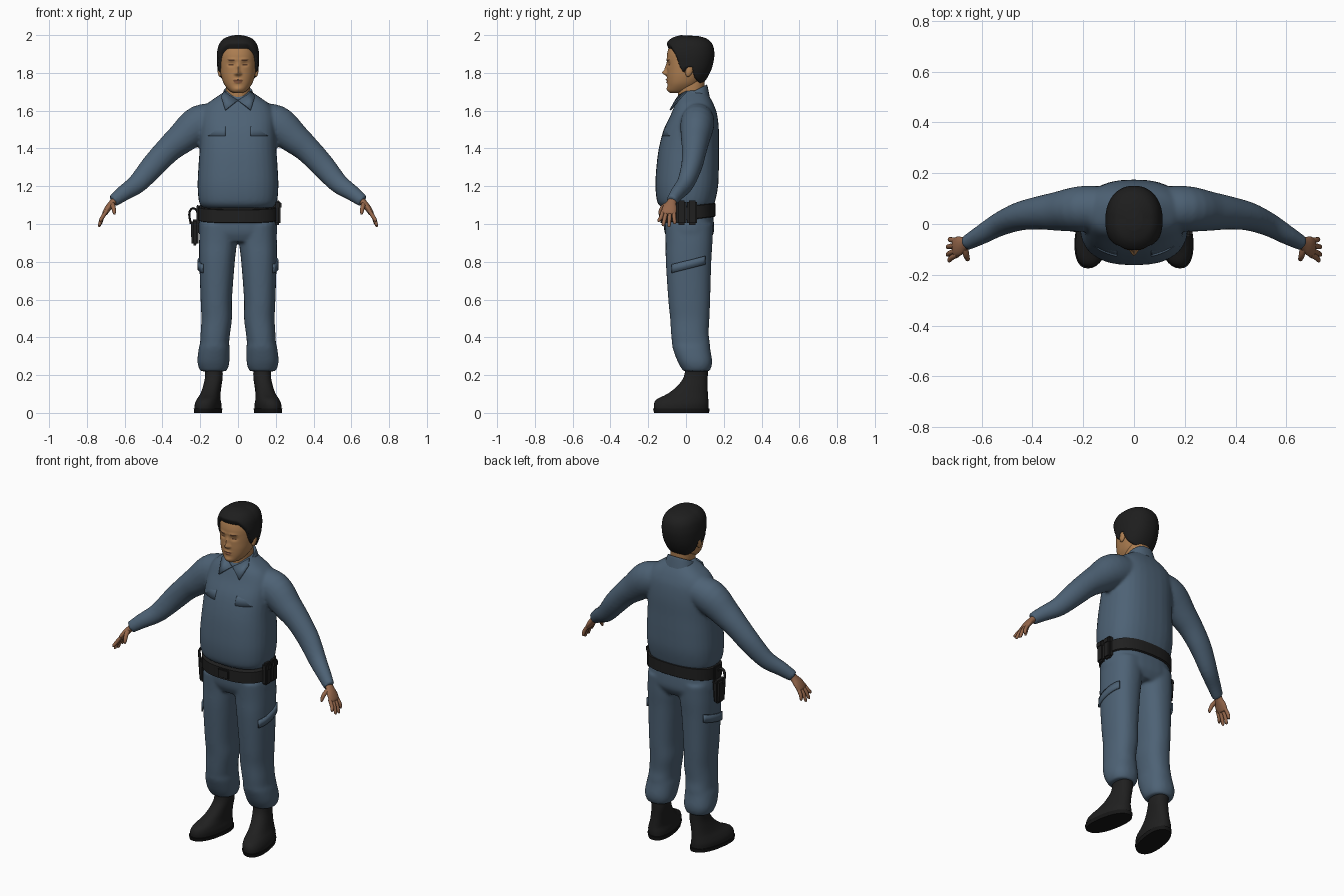
import bpy, bmesh, math
from mathutils import Vector

if "Cube" in bpy.data.objects:
    bpy.data.objects.remove(bpy.data.objects["Cube"])


def mat(name, r, g, b):
    m = bpy.data.materials.new(name)
    m.diffuse_color = (r, g, b, 1)
    m.use_nodes = True
    m.node_tree.nodes["Principled BSDF"].inputs["Base Color"].default_value = m.diffuse_color
    return m


CLOTH = mat("blue_cloth", .075, .122, .178)
BLACK = mat("black_leather", .014, .014, .014)
SOLE = mat("black_rubber", .008, .008, .008)
HAIR = mat("black_hair", .013, .013, .013)
FACE = mat("face_skin", .43, .215, .085)
HAND = mat("hand_skin", .30, .135, .07)
DARK = mat("dark_brown", .10, .045, .022)
LIP = mat("lip", .30, .12, .06)


def spline(pts, n):
    """Smooth interpolation through tuples of numbers."""
    out, last = [], len(pts) - 1
    for i in range(last):
        p = [pts[max(0, min(last, i + k))] for k in (-1, 0, 1, 2)]
        for s in range(n):
            t = s / n
            out.append(tuple(b + .5 * t * (c - a + t * (2*a - 5*b + 4*c - d + t * (3*(b - c) + d - a)))
                             for a, b, c, d in zip(*p)))
    return out + [tuple(pts[-1])]


def oval(st, a, power=2.3):
    """Point at angle a on a level section (cx, z, half width, front y, back y)."""
    cx, z, w, yf, yb = st
    f = lambda v: math.copysign(abs(v) ** (2 / power), v)
    return Vector((cx + w * f(math.cos(a)), (yf + yb) / 2 + (yb - yf) / 2 * f(math.sin(a)), z))


def skin(bm, rings):
    rows = [[bm.verts.new(p) for p in r] for r in rings]
    n = len(rows[0])
    for a, b in zip(rows, rows[1:]):
        for i in range(n):
            bm.faces.new((a[i], a[(i + 1) % n], b[(i + 1) % n], b[i]))
    bm.faces.new(rows[0][::-1])
    bm.faces.new(rows[-1])


def loft(bm, stations, seg=32, sub=4, power=2.3, warp=lambda p: p):
    skin(bm, [[warp(oval(s, 2 * math.pi * i / seg, power)) for i in range(seg)]
              for s in spline(stations, sub)])


def tube(bm, stations, seg=20, sub=4):
    """Stations are (x, y, z, radius along y, radius across)."""
    pts = spline(stations, sub)
    rings = []
    for i, s in enumerate(pts):
        t = Vector(pts[min(i + 1, len(pts) - 1)][:3]) - Vector(pts[max(i - 1, 0)][:3])
        t.normalize()
        u = Vector((0, 1, 0))
        u = (u - t * u.dot(t)).normalized()
        v = t.cross(u)
        rings.append([Vector(s[:3]) + u * s[3] * math.cos(a) + v * s[4] * math.sin(a)
                      for a in (2 * math.pi * k / seg for k in range(seg))])
    skin(bm, rings)


def finish(name, bm, *mats, voxel=0, angle=.8):
    bmesh.ops.recalc_face_normals(bm, faces=bm.faces)
    me = bpy.data.meshes.new(name)
    bm.to_mesh(me)
    bm.free()
    ob = bpy.data.objects.new(name, me)
    bpy.context.collection.objects.link(ob)
    for m in mats:
        me.materials.append(m)
    if voxel:  # melt overlapping volumes into one cloth surface
        r = ob.modifiers.new("melt", 'REMESH')
        r.mode, r.voxel_size = 'VOXEL', voxel
        s = ob.modifiers.new("soften", 'SMOOTH')
        s.factor, s.iterations = .5, 6
        new = bpy.data.meshes.new_from_object(ob.evaluated_get(bpy.context.evaluated_depsgraph_get()))
        ob.modifiers.clear()
        ob.data = me = new
    me.shade_smooth()
    me.set_sharp_from_angle(angle=angle)
    return ob


def mirrored(pts, s):
    return [(p[0] * s,) + tuple(p[1:]) for p in pts]


def box(name, loc, size, m, taper=1, rot=0):
    bm = bmesh.new()
    bmesh.ops.create_cube(bm, size=1)
    for v in bm.verts:
        k = taper if v.co.z < 0 else 1
        v.co = Vector((v.co.x * size[0] * k, v.co.y * size[1] * k, v.co.z * size[2]))
    bmesh.ops.bevel(bm, geom=bm.edges[:], offset=min(size) * .25, segments=2, affect='EDGES')
    ob = finish(name, bm, m)
    ob.location, ob.rotation_euler.x = loc, rot


def patch(name, sections, a0, a1, tilt=0, thick=.007):
    """Thin cloth flap that follows the section curves between two angles."""
    bm = bmesh.new()
    rows = []
    for s in sections:
        row = [oval(s, a0 + (a1 - a0) * i / 12) for i in range(13)]
        rows.append([bm.verts.new(p + Vector((0, 0, tilt * p.y))) for p in row])
    for a, b in zip(rows, rows[1:]):
        for i in range(12):
            bm.faces.new((a[i], a[i + 1], b[i + 1], b[i]))
    ob = finish(name, bm, CLOTH)
    so = ob.modifiers.new("thickness", 'SOLIDIFY')
    so.thickness, so.offset = thick, 0


# Shirt: trunk and both sleeves melted together
bm = bmesh.new()
loft(bm, [(0, 1.085, .185, -.125, .14), (0, 1.115, .206, -.152, .153), (0, 1.2, .214, -.162, .17),
          (0, 1.3, .21, -.157, .174), (0, 1.4, .203, -.144, .174), (0, 1.5, .2, -.118, .174),
          (0, 1.58, .195, -.08, .165), (0, 1.63, .17, -.06, .148), (0, 1.665, .125, -.045, .13),
          (0, 1.695, .08, -.03, .11), (0, 1.71, .06, -.02, .1)], power=2.5)
for s in (1, -1):
    tube(bm, mirrored([(.08, .065, 1.56, .08, .08), (.2, .06, 1.53, .09, .1), (.3, .05, 1.452, .077, .082),
                       (.37, .044, 1.392, .066, .07), (.45, .03, 1.307, .056, .064), (.53, -.002, 1.217, .046, .053),
                       (.6, -.042, 1.167, .038, .043), (.65, -.07, 1.13, .031, .035),
                       (.662, -.076, 1.121, .03, .033)], s), 28)
finish("shirt", bm, CLOTH, voxel=.009)

# Collar band, leaning forward, with two pointed flaps
bm = bmesh.new()
loft(bm, [(0, 1.63, .1, -.06, .125), (0, 1.68, .083, -.05, .116), (0, 1.7, .075, -.044, .11),
          (0, 1.692, .066, -.034, .1), (0, 1.66, .06, -.03, .09)], sub=3,
     warp=lambda p: p + Vector((0, 0, .5 * (p.y - .035))))
finish("collar", bm, CLOTH)
for s in (1, -1):
    bm = bmesh.new()
    v = [bm.verts.new((x * s, y, z)) for x, y, z in
         [(.002, -.058, 1.657), (.068, -.087, 1.605), (.09, -.03, 1.675), (.074, .0, 1.705), (.045, -.04, 1.682)]]
    bm.faces.new(v)
    ob = finish("collar_flap", bm, CLOTH)
    so = ob.modifiers.new("thickness", 'SOLIDIFY')
    so.thickness = .008
    # Chest flaps
    a = (-1.28, -.72) if s > 0 else (-math.pi + .72, -math.pi + 1.28)
    patch("chest_flap", [(0, 1.465, .2, -.13, .174), (0, 1.5, .197, -.118, .174), (0, 1.53, .19, -.1, .17)], *a)

# Trousers: seat and both legs melted together
bm = bmesh.new()
loft(bm, [(0, 1.08, .195, -.12, .14), (0, 1., .207, -.118, .148), (0, .95, .206, -.112, .146),
          (0, .905, .19, -.09, .12)], power=2.5)
LEG = [(.103, 1., .1, -.112, .142), (.106, .9, .1, -.108, .14), (.111, .8, .094, -.107, .134),
       (.115, .6, .083, -.094, .128), (.113, .5, .081, -.084, .124), (.12, .42, .078, -.079, .12),
       (.124, .37, .077, -.074, .126), (.126, .34, .082, -.07, .128), (.13, .28, .085, -.048, .138),
       (.13, .245, .08, -.03, .135), (.13, .22, .068, -.014, .124)]
for s in (1, -1):
    loft(bm, mirrored(LEG, s))
finish("trousers", bm, CLOTH, voxel=.009)

for s in (1, -1):
    # Cargo pocket flap on the outer thigh
    a = (-.75, .75) if s > 0 else (math.pi - .75, math.pi + .75)
    patch("cargo_flap", mirrored([(.112, .76, .098, -.109, .136), (.112, .805, .097, -.109, .136)], s),
          *a, tilt=.25, thick=.009)
    # Boot and sole, toes turned slightly out
    turn = lambda p: p + Vector((-s * .16 * p.y * max(0, 1 - p.z / .25), 0, 0))
    bm = bmesh.new()
    loft(bm, mirrored([(.155, .015, .066, -.168, .118), (.155, .045, .067, -.17, .12), (.153, .072, .06, -.155, .118),
                       (.147, .1, .052, -.1, .116), (.139, .14, .048, -.048, .114), (.13, .19, .047, -.012, .115),
                       (.13, .25, .048, -.002, .117)], s), warp=turn)
    finish("boot", bm, BLACK)
    bm = bmesh.new()
    loft(bm, mirrored([(.155, 0, .068, -.168, .122), (.155, .022, .071, -.175, .125)], s), sub=1, warp=turn)
    finish("boot_sole", bm, SOLE)

    # Hand: palm, four fingers, thumb
    bm = bmesh.new()
    tube(bm, mirrored([(.645, -.068, 1.133, .022, .02), (.665, -.077, 1.112, .026, .018),
                       (.687, -.086, 1.085, .038, .017), (.704, -.092, 1.058, .038, .014),
                       (.708, -.093, 1.05, .03, .008)], s))
    for by, ty, tz, tx in ((-.122, -.143, 1.012, .727), (-.103, -.12, .99, .733),
                           (-.084, -.09, .985, .733), (-.065, -.06, 1., .725)):
        tube(bm, mirrored([(.695, by, 1.07, .01, .01), (.718, (by + ty) / 2, 1.035, .0105, .0105),
                           (tx, ty, tz + .008, .009, .008), (tx, ty, tz, .004, .004)], s), 12, 3)
    tube(bm, mirrored([(.668, -.09, 1.108, .013, .014), (.66, -.122, 1.09, .012, .012),
                       (.655, -.138, 1.062, .009, .009), (.655, -.14, 1.05, .004, .004)], s), 12, 3)
    finish("hand", bm, HAND)

# Belt, lower at the front, with buckle, pouches and holster
bm = bmesh.new()
loft(bm, [(0, 1.02, .206, -.13, .15), (0, 1.023, .212, -.135, .155), (0, 1.09, .212, -.135, .155),
          (0, 1.093, .206, -.13, .15)], sub=1, power=2.5, warp=lambda p: p + Vector((0, 0, .12 * p.y)))
finish("belt", bm, BLACK)
box("buckle", (0, -.136, 1.042), (.07, .014, .05), BLACK)
for y in (-.024, .032):
    box("pouch", (.208, y, 1.06), (.036, .052, .13), BLACK)
    box("pouch_lid", (.21, y, 1.1), (.042, .055, .045), BLACK)
box("holster", (-.228, .01, .955), (.045, .085, .14), BLACK, .8)
box("holster_hanger", (-.212, .01, 1.05), (.016, .06, .1), BLACK)
bm = bmesh.new()
tube(bm, [(-.25, 0, 1.0, .012, .006), (-.258, 0, 1.05, .01, .006), (-.25, 0, 1.076, .01, .006),
          (-.235, 0, 1.083, .01, .006), (-.218, 0, 1.07, .01, .006), (-.21, 0, 1.03, .01, .006)], 10)
finish("holster_strap", bm, BLACK)

# Neck
bm = bmesh.new()
loft(bm, [(0, 1.62, .064, -.03, .09), (0, 1.68, .062, -.042, .094), (0, 1.74, .064, -.04, .098),
          (0, 1.8, .06, -.03, .1)])
finish("neck", bm, FACE)

# Head, with the features raised or sunk as soft bumps: (x, z, width, height, depth)
BUMPS = [(0, 1.8, .011, .013, .024), (0, 1.825, .008, .02, .012), (.013, 1.795, .007, .007, .008),
         (.036, 1.846, .016, .011, -.01), (.036, 1.846, .01, .006, .004), (.03, 1.87, .025, .008, .004),
         (0, 1.764, .018, .005, .008), (0, 1.75, .016, .005, .007), (0, 1.715, .022, .012, .006)]


def features(p):
    if p.y < 0:
        p.y -= sum(d * math.exp(-((abs(p.x) - x) / w) ** 2 - ((p.z - z) / h) ** 2) for x, z, w, h, d in BUMPS)
    return p


HEAD = [(0, 1.694, .022, -.084, -.02), (0, 1.706, .046, -.095, .03), (0, 1.74, .073, -.098, .07),
        (0, 1.78, .088, -.1, .1), (0, 1.82, .095, -.1, .12), (0, 1.86, .098, -.101, .132),
        (0, 1.9, .098, -.1, .137), (0, 1.94, .09, -.088, .13), (0, 1.968, .068, -.06, .105),
        (0, 1.982, .03, -.02, .06)]
bm = bmesh.new()
loft(bm, HEAD, 112, 10, 2.2, features)
for f in bm.faces:  # brows, eyes and mouth
    c = f.calc_center_median()
    ax = abs(c.x)
    if c.y < -.04:
        if abs(ax - .037) < .013 and abs(c.z - 1.846) < .004 or \
           .017 < ax < .057 and abs(c.z - 1.868 - .1 * (ax - .037)) < .0035 or \
           ax < .025 and abs(c.z - 1.757) < .0022:
            f.material_index = 1
        elif ax < .02 and abs(c.z - 1.757) < .008:
            f.material_index = 2
finish("head", bm, FACE, DARK, LIP, angle=1.2)

# Ears
for s in (1, -1):
    bm = bmesh.new()
    bmesh.ops.create_uvsphere(bm, u_segments=16, v_segments=10, radius=1)
    for v in bm.verts:
        v.co = Vector((s * (.096 + .012 * v.co.x), .018 + .02 * v.co.y + .008 * v.co.z, 1.815 + .036 * v.co.z))
    finish("ear", bm, FACE)


# Hair: cap that sinks under the skin below the hairline
def hairline(p):
    line = spline([(-.1, 1.935), (-.075, 1.93), (-.05, 1.89), (-.03, 1.83), (-.012, 1.8), (.005, 1.825),
                   (.03, 1.825), (.045, 1.775), (.07, 1.745), (.16, 1.735)], 1)
    y = max(-.0999, min(.1599, p.y))
    for (y0, z0), (y1, z1) in zip(line, line[1:]):
        if y0 <= y <= y1:
            return z0 + (z1 - z0) * (y - y0) / (y1 - y0)


def cap(p):
    k = max(0, min(1, (p.z - hairline(p) + .012) / .024))
    c = Vector((0, .02, 1.86))
    d = (p - c).normalized()
    lift = -.012 + k * (.026 + .008 * max(0, -d.y) * max(0, d.z) * 2)
    return p + d * lift


bm = bmesh.new()
loft(bm, HEAD[2:], 96, 10, 2.2, cap)
finish("hair", bm, HAIR, angle=1.2)
